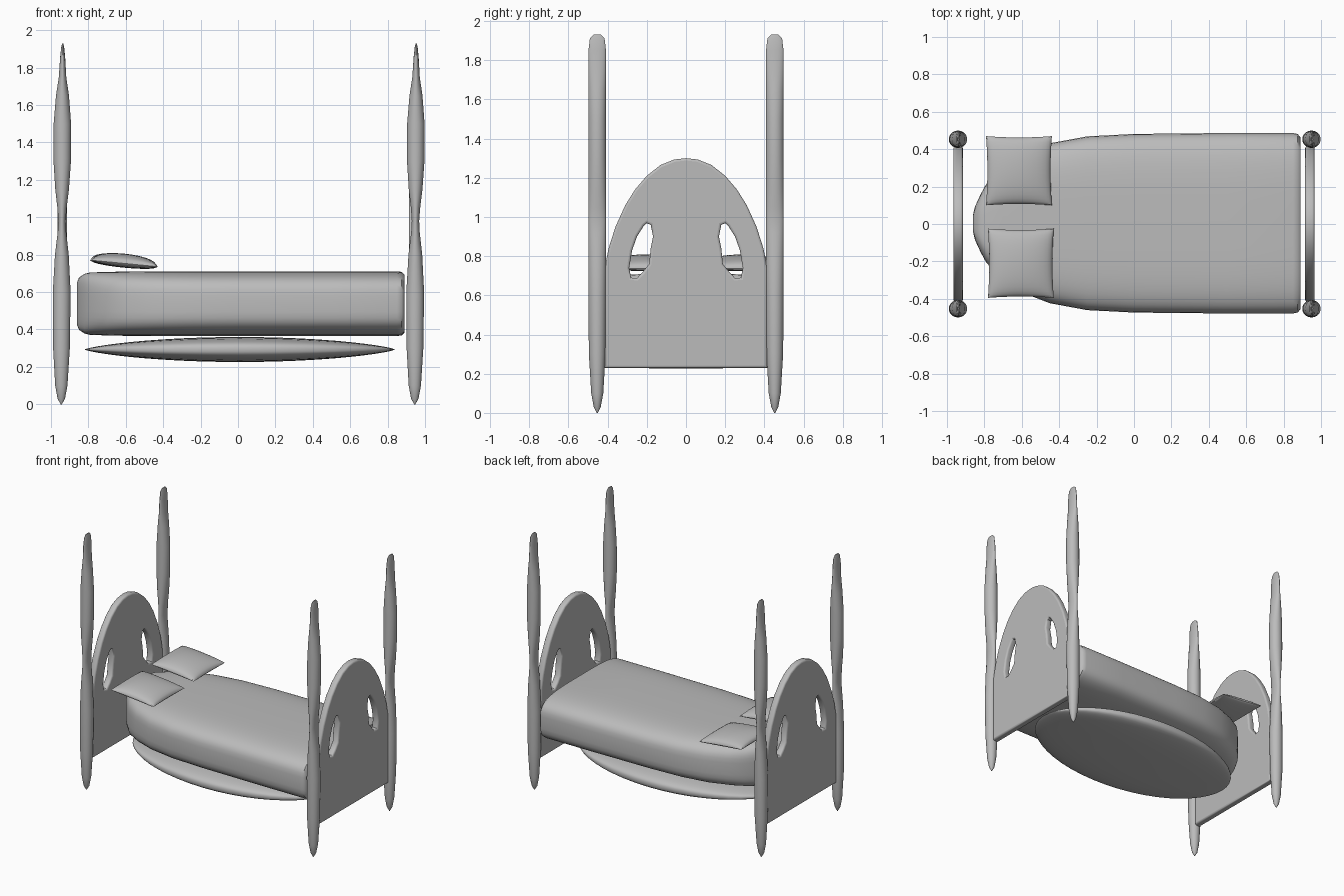
import bpy
import bmesh
from math import cos, sin, pi, radians
from mathutils import Vector

cube = bpy.data.objects.get("Cube")
if cube:
    bpy.data.objects.remove(cube, do_unlink=True)

grey = bpy.data.materials.new("plain grey")
grey.use_nodes = True
grey.diffuse_color = (0.5, 0.5, 0.5, 1)
grey.node_tree.nodes["Principled BSDF"].inputs["Base Color"].default_value = (0.5, 0.5, 0.5, 1)


def finish(ob, angle=40):
    """Give an object its material and smooth shading."""
    ob.data.materials.clear()
    ob.data.materials.append(grey)
    bpy.ops.object.select_all(action="DESELECT")
    ob.select_set(True)
    bpy.context.view_layer.objects.active = ob
    bpy.ops.object.shade_smooth_by_angle(angle=radians(angle))


def add_mesh(name, bm):
    bmesh.ops.recalc_face_normals(bm, faces=bm.faces)
    me = bpy.data.meshes.new(name)
    bm.to_mesh(me)
    bm.free()
    ob = bpy.data.objects.new(name, me)
    bpy.context.collection.objects.link(ob)
    finish(ob)
    return ob


def spow(v, n):
    return (abs(v) ** (2 / n)) * (1 if v >= 0 else -1)


def loft(name, rings, place, n=2, sides=32):
    """Skin superellipse rings (position, half width, half height)."""
    bm = bmesh.new()
    loops = []
    for t, a, b in rings:
        loop = []
        for i in range(sides):
            w = 2 * pi * (i + 0.5) / sides
            loop.append(bm.verts.new(place(t, a * spow(cos(w), n), b * spow(sin(w), n))))
        loops.append(loop)
    for lo, hi in zip(loops, loops[1:]):
        for i in range(sides):
            j = (i + 1) % sides
            bm.faces.new((lo[i], lo[j], hi[j], hi[i]))
    bm.faces.new(loops[0])
    bm.faces.new(loops[-1])
    return add_mesh(name, bm)


# Four turned posts, waisted along x only
post = [(0, .003, .003), (.03, .02, .018), (.1, .033, .031), (.3, .045, .043),
        (.6, .048, .046), (.8, .037, .046), (.92, .023, .045), (.98, .02, .045),
        (1.05, .025, .045), (1.15, .037, .046), (1.3, .047, .046), (1.5, .047, .046),
        (1.65, .035, .046), (1.75, .02, .046), (1.85, .014, .045), (1.91, .008, .038),
        (1.93, .003, .02)]
for end, x in (("head", -.945), ("foot", .945)):
    for side, y in (("right", -.453), ("left", .453)):
        loft(f"{end}_post_{side}", post,
             lambda t, a, b: (x + a + .008 * t / 2, y + b, t), sides=24)


# Arched head and foot boards with two leaf-shaped openings
arch = [(0, 1.3), (.06, 1.293), (.13, 1.265), (.2, 1.21), (.26, 1.14), (.31, 1.06),
        (.36, .95), (.395, .84), (.415, .74), (.415, .23)]
outline = arch + [(-y, z) for y, z in reversed(arch[1:])]
hole = [(.18, .96), (.168, .9), (.18, .84), (.188, .76), (.22, .72), (.25, .688),
        (.28, .69), (.29, .74), (.275, .83), (.25, .9), (.215, .955), (.2, .968)]


def board(name, x):
    cu = bpy.data.curves.new(name, "CURVE")
    cu.dimensions = "2D"
    cu.fill_mode = "BOTH"
    cu.extrude, cu.bevel_depth, cu.bevel_resolution, cu.offset = .013, .012, 2, -.012
    for pts in (outline, hole, [(-y, z) for y, z in hole]):
        sp = cu.splines.new("POLY")
        sp.points.add(len(pts) - 1)
        for p, (y, z) in zip(sp.points, pts):
            p.co = (y, z, 0, 1)
        sp.use_cyclic_u = True
    ob = bpy.data.objects.new(name, cu)
    bpy.context.collection.objects.link(ob)
    ob.rotation_euler = (pi / 2, 0, pi / 2)
    ob.location.x = x
    bpy.ops.object.select_all(action="DESELECT")
    ob.select_set(True)
    bpy.context.view_layer.objects.active = ob
    bpy.ops.object.convert(target="MESH")
    finish(bpy.context.object)


board("headboard", -.94)
board("footboard", .94)

# Mattress, tapering to a rounded head end
bed = [(-.862, .04, .11), (-.85, .09, .14), (-.82, .155, .16), (-.79, .21, .167),
       (-.7, .31, .17), (-.6, .37, .172), (-.45, .428, .173), (-.25, .465, .173),
       (0, .478, .173), (.5, .483, .173), (.85, .483, .173), (.875, .478, .17),
       (.89, .46, .155)]
loft("mattress", bed, lambda t, a, b: (t, a + .004, b + .538), n=4, sides=48)

# Oval base under the mattress
oval = []
for i in range(25):
    u = -cos(pi * i / 24) * .9995
    oval.append((.01 + .83 * u, .45 * (1 - u * u) ** .5, .067 * (1 - u * u) ** .75))
loft("bed_base", oval, lambda t, a, b: (t, a, b + .293), n=3, sides=40)


# Two cushioned pillows with pinched corners
def pillow(name, cx, cy, n=16):
    bm = bmesh.new()
    for top in (.052, -.022):
        grid = []
        for i in range(n + 1):
            row = []
            for j in range(n + 1):
                u, v = -cos(pi * i / n), -cos(pi * j / n)
                puff = ((1 - u * u) * (1 - v * v)) ** .4
                x = cx + .176 * u * (1 - .04 * (1 - v * v))
                y = cy + .185 * v * (1 - .04 * (1 - u * u))
                row.append(bm.verts.new((x, y, .753 - .017 * u + top * puff)))
            grid.append(row)
        for i in range(n):
            for j in range(n):
                bm.faces.new((grid[i][j], grid[i + 1][j], grid[i + 1][j + 1], grid[i][j + 1]))
    bmesh.ops.remove_doubles(bm, verts=bm.verts, dist=.0002)
    add_mesh(name, bm)


pillow("left_pillow", -.615, .285)
pillow("right_pillow", -.605, -.21)
